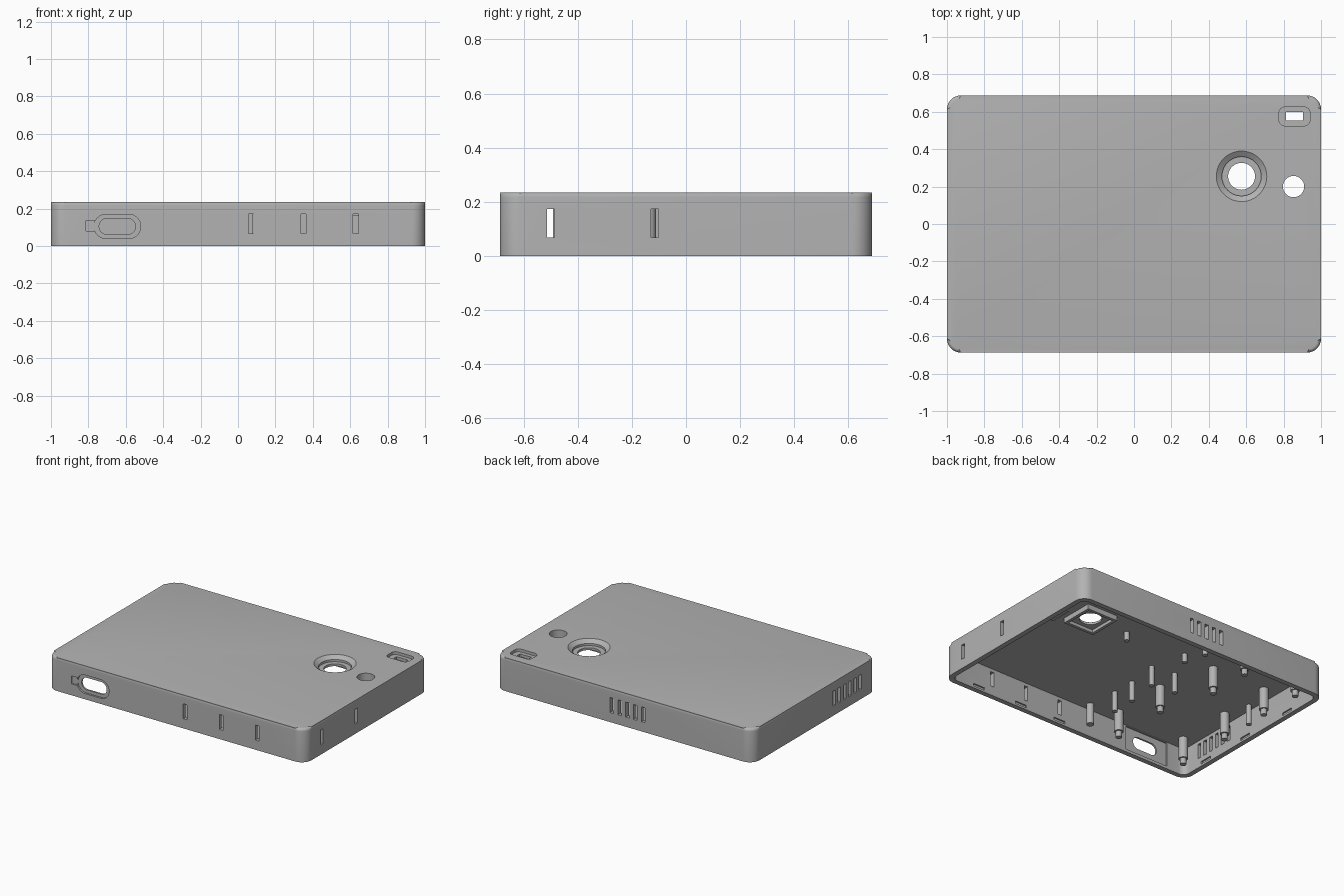
import bpy, bmesh, math
from mathutils import Matrix, Vector

cube = bpy.data.objects.get("Cube")
if cube:
    bpy.data.objects.remove(cube, do_unlink=True)

W, D, H = 2.0, 1.375, 0.235
WALL, CEILING = 0.035, 0.195
SLOT_Z = 0.12

grey = bpy.data.materials.new("plain grey")
grey.use_nodes = True
colour = (0.45, 0.45, 0.45, 1)
grey.diffuse_color = colour
grey.node_tree.nodes["Principled BSDF"].inputs["Base Color"].default_value = colour


def outline(w, d, r, seg):
    """Rounded rectangle; a plain rectangle when r is 0."""
    if r == 0:
        return [(sx * w / 2, sy * d / 2) for sx, sy in ((1, 1), (-1, 1), (-1, -1), (1, -1))]
    pts = []
    for q, (sx, sy) in enumerate(((1, 1), (-1, 1), (-1, -1), (1, -1))):
        for i in range(seg + 1):
            a = math.pi / 2 * (q + i / seg)
            p = (sx * (w / 2 - r) + r * math.cos(a), sy * (d / 2 - r) + r * math.sin(a))
            if not pts or math.dist(p, pts[-1]) > 1e-5:
                pts.append(p)
    if math.dist(pts[0], pts[-1]) < 1e-5:
        pts.pop()
    return pts


def prism(bm, at, size, r=0, seg=8, axis="Z"):
    """Rounded block centred at a point; axis Y turns its outline to face the front."""
    w, d, h = size
    m = Matrix.Translation(at)
    if axis == "Y":
        m = m @ Matrix.Rotation(math.pi / 2, 4, "X")
    pts = outline(w, d, r, seg)
    low = [bm.verts.new(m @ Vector((x, y, -h / 2))) for x, y in pts]
    top = [bm.verts.new(m @ Vector((x, y, h / 2))) for x, y in pts]
    bm.faces.new(low[::-1])
    cap = bm.faces.new(top)
    for i in range(len(pts)):
        j = (i + 1) % len(pts)
        bm.faces.new((low[i], low[j], top[j], top[i]))
    return cap


def column(bm, x, y, r, z0, z1):
    return prism(bm, (x, y, (z0 + z1) / 2), (2 * r, 2 * r, z1 - z0), r)


def finish(bm, name):
    bmesh.ops.recalc_face_normals(bm, faces=bm.faces)
    me = bpy.data.meshes.new(name)
    bm.to_mesh(me)
    bm.free()
    me.materials.append(grey)
    ob = bpy.data.objects.new(name, me)
    bpy.context.scene.collection.objects.link(ob)
    return ob


def smooth(ob):
    bpy.ops.object.select_all(action="DESELECT")
    ob.select_set(True)
    bpy.context.view_layer.objects.active = ob
    bpy.ops.object.shade_smooth_by_angle(angle=math.radians(32))


def combine(target, bm, operation="DIFFERENCE"):
    tool = finish(bm, "cutter")
    tool.hide_render = True
    mod = target.modifiers.new("cut", "BOOLEAN")
    mod.operation, mod.object, mod.solver = operation, tool, "EXACT"
    bpy.context.view_layer.objects.active = target
    bpy.ops.object.modifier_apply(modifier=mod.name)
    bpy.data.objects.remove(tool, do_unlink=True)


# Outer shell with softened top edge
bm = bmesh.new()
cap = prism(bm, (0, 0, H / 2), (W, D, H), 0.075)
bmesh.ops.bevel(bm, geom=list(cap.edges), offset=0.018, segments=4, profile=0.5, affect="EDGES")
shell = finish(bm, "case_shell")

# Open cavity underneath
bm = bmesh.new()
prism(bm, (0, 0, CEILING - 0.2), (W - 2 * WALL, D - 2 * WALL, 0.4), 0.045)
combine(shell, bm)

# Bosses behind the lens opening and the small round opening
LENS, SMALL, WINDOW = (0.575, 0.255), (0.853, 0.2), (0.858, 0.575)
bm = bmesh.new()
prism(bm, (*LENS, 0.185), (0.24, 0.24, 0.05))
prism(bm, (*SMALL, 0.178), (0.16, 0.16, 0.05))
combine(shell, bm, "UNION")

# Recesses, vent slots and catch grooves
bm = bmesh.new()
prism(bm, (-0.645, -D / 2, 0.105), (0.25, 0.13, 0.026), 0.065, axis="Y")
prism(bm, (*WINDOW, H), (0.165, 0.1, 0.04), 0.03)
prism(bm, (-0.65, -D / 2 + WALL, 0.105), (0.34, 0.02, 0.17))
prism(bm, (0.4, 0.53, CEILING), (0.44, 0.18, 0.016))
prism(bm, (*LENS, 0.142), (0.2, 0.2, 0.08))
bmesh.ops.create_cone(bm, cap_ends=True, segments=48, radius1=0.1, radius2=0.142,
                      depth=0.03, matrix=Matrix.Translation((*LENS, 0.225)))
for x in (0.07, 0.35, 0.63):
    prism(bm, (x, -D / 2, SLOT_Z), (0.028, 0.12, 0.105))
for i in range(5):
    prism(bm, (0.095 - 0.061 * i, D / 2, SLOT_Z), (0.028, 0.12, 0.105))
for y in (-0.5, -0.115):
    prism(bm, (W / 2, y, SLOT_Z), (0.12, 0.028, 0.105))
for i in range(6):
    prism(bm, (-W / 2, -0.505 + 0.058 * i, SLOT_Z), (0.12, 0.028, 0.105))
for s in (-1, 1):
    for x in (0.74, 0.39, 0.07):
        prism(bm, (x, s * (D / 2 - WALL), 0.024), (0.09, 0.02, 0.018))
    for y in (-0.44, -0.05, 0.365):
        prism(bm, (s * (W / 2 - WALL), y, 0.024), (0.02, 0.09, 0.018))
combine(shell, bm)

# Lens counterbore, port notch, and through openings
bm = bmesh.new()
column(bm, *LENS, 0.105, 0.198, 0.26)
prism(bm, (-0.79, -D / 2, 0.108), (0.046, 0.02, 0.055))
column(bm, *SMALL, 0.057, 0.1, 0.3)
prism(bm, (*WINDOW, 0.2), (0.09, 0.045, 0.2))
prism(bm, (-0.645, -D / 2, 0.105), (0.195, 0.085, 0.15), 0.0425, axis="Y")
combine(shell, bm)
bm = bmesh.new()
column(bm, *LENS, 0.072, 0.1, 0.3)
combine(shell, bm)
smooth(shell)

# Stepped circuit board posts, four to each board
for name, xs, ys in (("large_board_posts", (-0.87, -0.335), (-0.55, -0.14)),
                     ("small_board_posts", (-0.86, -0.44), (0.26, 0.57))):
    bm = bmesh.new()
    for x in xs:
        for y in ys:
            column(bm, x, y, 0.03, 0.045, CEILING + 0.01)
            column(bm, x, y, 0.02, 0.005, 0.05)
    smooth(finish(bm, name))

# Plain support pegs
bm = bmesh.new()
for x, y in ((-0.92, 0.04), (-0.30, 0.045), (-0.13, 0.02), (-0.16, -0.21), (-0.16, -0.38)):
    column(bm, x, y, 0.018, 0.055, CEILING + 0.01)
column(bm, -0.14, -0.6, 0.025, 0.05, CEILING + 0.01)
for x, y in ((0.27, 0.25), (-0.19, 0.275), (-0.23, 0.43)):
    column(bm, x, y, 0.018, 0.135, CEILING + 0.01)
smooth(finish(bm, "support_pegs"))
